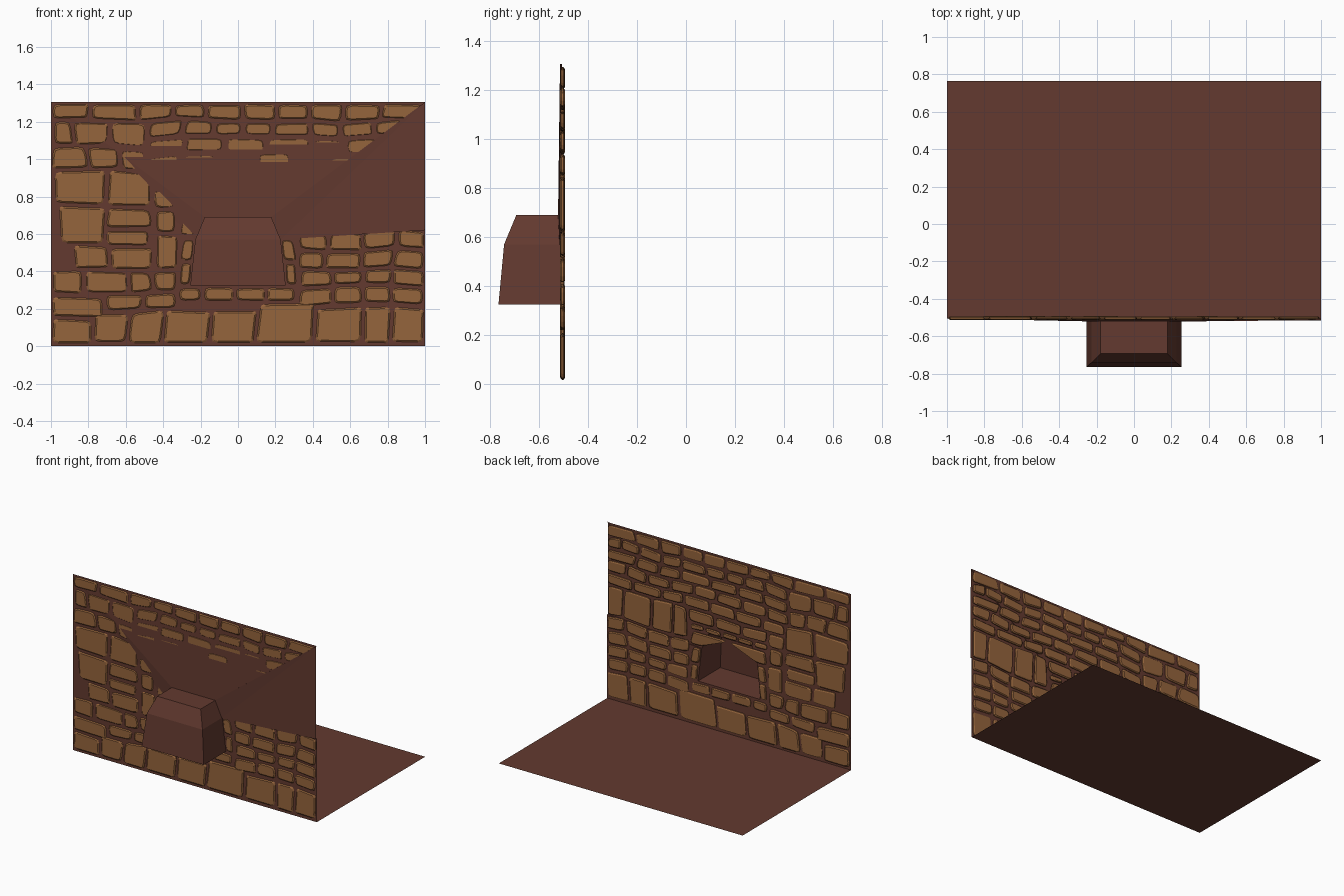
import bpy, bmesh, random
from mathutils import Vector, noise

if "Cube" in bpy.data.objects:
    bpy.data.objects.remove(bpy.data.objects["Cube"])

random.seed(4)


def material(name, rgb):
    m = bpy.data.materials.new(name)
    m.diffuse_color = (*rgb, 1)
    m.use_nodes = True
    m.node_tree.nodes["Principled BSDF"].inputs["Base Color"].default_value = m.diffuse_color
    return m


MORTAR = material("mortar_brown", (0.125, 0.042, 0.029))
STONE = material("stone_tan", (0.30, 0.128, 0.045))


def make(name, verts, faces, mat):
    mesh = bpy.data.meshes.new(name)
    mesh.from_pydata(verts, [], faces)
    mesh.materials.append(mat)
    ob = bpy.data.objects.new(name, mesh)
    bpy.context.collection.objects.link(ob)
    return ob


# Floor slab
make("floor", [(-1, -.505, 0), (1, -.505, 0), (1, .765, 0), (-1, .765, 0)], [(0, 1, 2, 3)], MORTAR)

# Niche levels: height, half width, opening y, back y
LEVELS = [(.325, .255, -.505, -.765), (.57, .228, -.51, -.742), (.69, .178, -.522, -.692)]


def half_width(z):
    for (z0, w0, *_), (z1, w1, *_) in zip(LEVELS, LEVELS[1:]):
        if z <= z1:
            return w0 + (w1 - w0) * max(0, (z - z0) / (z1 - z0))
    return 0


# Niche: each level has left front, left back, right back, right front
nv, nf = [], []
for z, w, yf, yb in LEVELS:
    nv += [(-w, yf, z), (-w, yb, z), (w, yb, z), (w, yf, z)]
for k in (0, 4):
    nf += [(k + j, k + j + 1, k + j + 5, k + j + 4) for j in range(3)]
nf += [(3, 2, 1, 0), (8, 9, 10, 11)]
make("niche", nv, nf, MORTAR)

# Mortar sheet around the niche, slightly warped backwards above it
wv = [(-1, -.505, 0), (1, -.505, 0), (1, -.505, 1.305), (-1, -.505, 1.305)]
for z, w, yf, _ in LEVELS:
    wv += [(-w, yf, z), (w, yf, z)]
wv += [(1, -.505, .62), (1, -.516, .62), (1, -.514, 1.305), (.228, -.516, .57)]
wf = [(0, 1, 5, 4), (0, 4, 6), (0, 6, 3), (3, 6, 8), (3, 8, 2), (8, 9, 2),
      (1, 10, 5), (10, 7, 5), (10, 7, 13, 11), (11, 13, 12), (13, 9, 12), (9, 2, 12), (7, 9, 13)]
make("wall_mortar", wv, wf, MORTAR)

# Stone courses: bottom z, top z, joint positions along x
BASE = [
    (.01, .16, [-1, -.775]),
    (.01, .195, [-.775, -.585, -.395, -.14, .11]),
    (.01, .23, [.11, .41]),
    (.01, .2, [.41, .67, .83, 1]),
]
LEFT = [
    (.16, .28, [-1, -.72]),
    (.195, .29, [-.72, -.52, -.325]),
    (.29, .41, [-1, -.835, -.595, -.465, -.325]),
    (.41, .535, [-.89, -.685, -.455]),
    (.535, .745, [-.965, -.705]),
    (.535, .63, [-.705, -.475]),
    (.63, .745, [-.705, -.455]),
    (.745, .94, [-.985, -.715, -.455]),
    (.94, 1.07, [-1, -.805, -.635, -.49]),
    (1.07, 1.2, [-.99, -.865, -.68, -.49]),
    (.41, .6, [-.45, -.315]),
    (.6, .73, [-.45, -.33]),
    (.73, .85, [-.45, -.315]),
]
RIGHT = [
    (.205, .31, [.32, .505, .67, .83, 1]),
    (.31, .41, [.33, .51, .675, .835, 1]),
    (.41, .515, [.32, .46, .66, .83, 1]),
    (.515, .62, [.32, .48, .66, .835, 1]),
    (.62, .85, [.335, .46, .64, .86, 1]),
]
UPPER = [
    (.75, .85, [-.31, -.1, .11, .335]),
    (.85, .94, [-.455, -.26, -.05, .15, .36, .56, .78, 1]),
    (.94, 1.03, [-.49, -.3, -.11, .1, .27, .48, .67, .84, 1]),
    (1.03, 1.115, [-.49, -.28, -.08, .15, .38, .58, .77, 1]),
    (1.115, 1.2, [-.49, -.3, -.14, .02, .18, .38, .56, .75, .9, 1]),
    (1.2, 1.3, [-1, -.78, -.54, -.36, -.18, .02, .2, .38, .58, .78, 1]),
]
FRAME = [
    (.235, .32, [-.32, -.19, -.02, .15, .31]),
    (.695, .75, [-.32, -.2, -.07, .06, .2, .32]),
]


def warp(x, z):
    # Shared joint wobble, fading out at the wall border and around the niche
    near = max(abs(x) - .32, z - .75, .2 - z, 0)
    amp = .035 * min(1, near / .12)
    n = noise.noise_vector(Vector((x * 3.3, 2.7, z * 3.3)))
    fx = 1 if abs(x) < .99 else 0
    fz = 1 if .02 < z < 1.29 else 0
    return Vector((x + n.x * amp * fx, z + n.z * amp * fz))


bm = bmesh.new()


def add_stone(quad):
    # Rounded outline, then three rings: chamfered back, rim, chamfered front
    c = sum(quad, Vector((0, 0))) / 4
    size = [max(p[i] for p in quad) - min(p[i] for p in quad) for i in (0, 1)]

    def shrink(p, d):
        return Vector([c[i] + (p[i] - c[i]) * max(.3, 1 - 2 * d / size[i]) for i in (0, 1)])

    q = [shrink(p, .011) + Vector((random.uniform(-.004, .004), random.uniform(-.004, .004)))
         for p in quad]
    outline = []
    for i, p in enumerate(q):
        r = random.uniform(.012, .034)
        legs = []
        for o in (q[i - 1], q[(i + 1) % 4]):
            e = o - p
            legs.append(p + e * min(.38, r / e.length))
        outline += [legs[0], (legs[0] + legs[1]) * .22 + p * .56, legs[1]]
    back = -random.uniform(.511, .514)
    rings = []
    for d, y in ((.009, back), (0, back + .006), (0, -.5), (.009, -random.uniform(.493, .496))):
        rings.append([bm.verts.new((s.x, y, s.y)) for s in (shrink(p, d + .011 - .011) for p in outline)])
    n = len(outline)
    for a, b in zip(rings, rings[1:]):
        for i in range(n):
            bm.faces.new((a[i], a[(i + 1) % n], b[(i + 1) % n], b[i]))
    bm.faces.new(rings[0][::-1])
    bm.faces.new(rings[-1])


for z0, z1, xs in BASE + LEFT + RIGHT + UPPER + FRAME:
    for a, b in zip(xs, xs[1:]):
        add_stone([warp(a, z0), warp(b, z0), warp(b, z1), warp(a, z1)])

# Jamb stones following the slanted niche sides
for s in (-1, 1):
    for z0, z1 in ((.32, .45), (.45, .58), (.58, .695)):
        i0, i1 = half_width(z0), half_width(z1)
        add_stone([Vector((s * i0, z0)), Vector((s * .32, z0)),
                   Vector((s * max(.3, i1 + .07), z1)), Vector((s * i1, z1))])

bmesh.ops.recalc_face_normals(bm, faces=bm.faces)
stones = make("wall_stones", [], [], STONE)
bm.to_mesh(stones.data)
bm.free()
